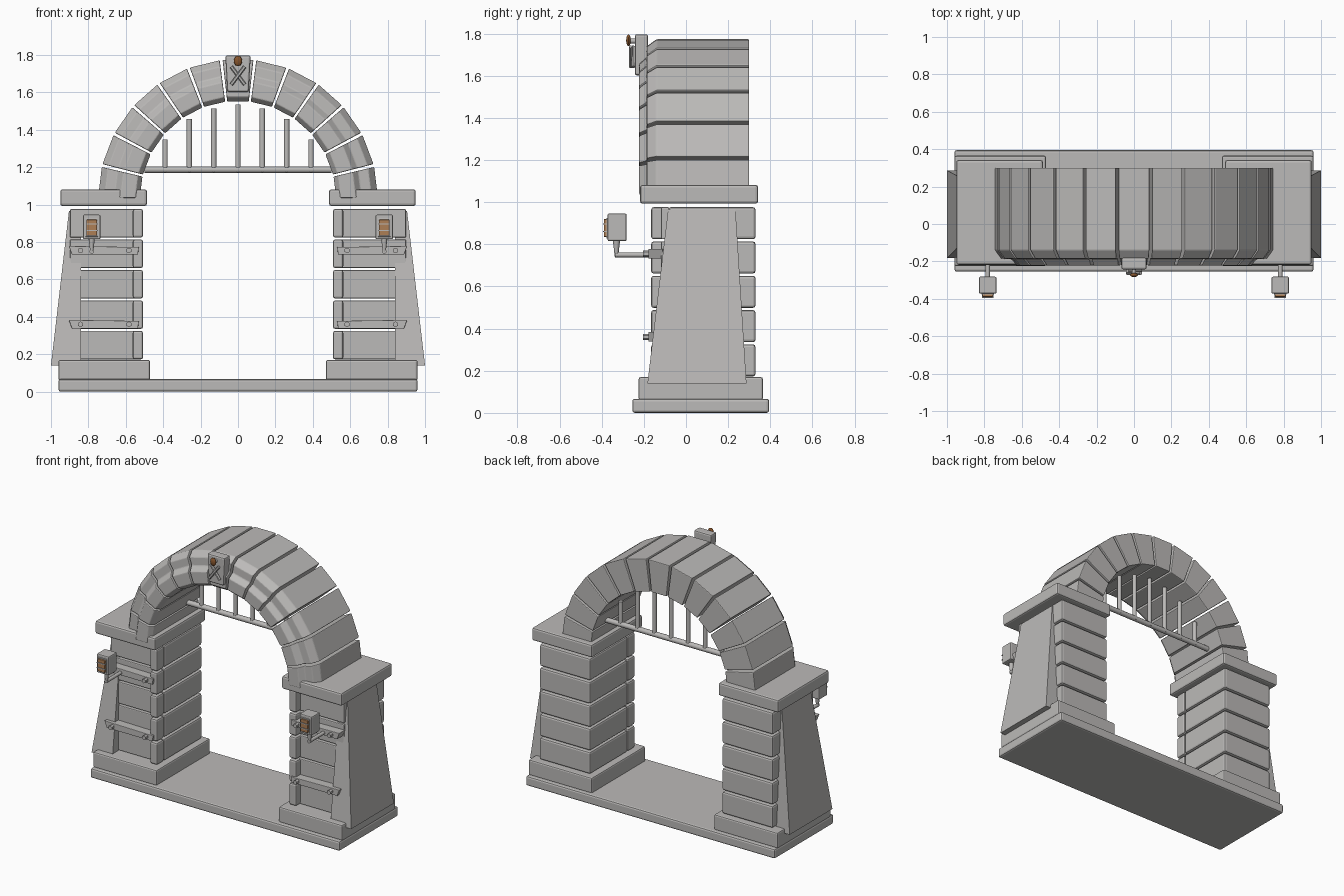
import bpy, bmesh, math
from mathutils import Vector

if "Cube" in bpy.data.objects:
    bpy.data.objects.remove(bpy.data.objects["Cube"])


def material(name, rgb):
    m = bpy.data.materials.new(name)
    m.diffuse_color = (*rgb, 1)
    m.use_nodes = True
    m.node_tree.nodes["Principled BSDF"].inputs["Base Color"].default_value = m.diffuse_color
    return m


STONE = material("grey_stone", (0.50, 0.49, 0.48))
AMBER = material("amber_glass", (0.42, 0.21, 0.09))
FLAME = material("flame_brown", (0.24, 0.09, 0.025))


def finish(name, bm, mat=STONE, bevel=0.0, smooth=False):
    bmesh.ops.recalc_face_normals(bm, faces=bm.faces[:])
    me = bpy.data.meshes.new(name)
    bm.to_mesh(me)
    bm.free()
    me.materials.append(mat)
    ob = bpy.data.objects.new(name, me)
    bpy.context.collection.objects.link(ob)
    if bevel:
        b = ob.modifiers.new("soft_edges", "BEVEL")
        b.width, b.segments = bevel, 2
        b.limit_method, b.angle_limit = "ANGLE", math.radians(35)
    if smooth:
        bpy.ops.object.select_all(action="DESELECT")
        ob.select_set(True)
        bpy.context.view_layer.objects.active = ob
        bpy.ops.object.shade_smooth_by_angle(angle=math.radians(50))
    return ob


def loft(name, loop_a, loop_b, mat=STONE, bevel=0.0):
    """Solid between two loops with the same number of points."""
    bm = bmesh.new()
    a = [bm.verts.new(p) for p in loop_a]
    b = [bm.verts.new(p) for p in loop_b]
    bm.faces.new(a)
    bm.faces.new(b[::-1])
    for i in range(len(a)):
        j = (i + 1) % len(a)
        bm.faces.new((a[i], b[i], b[j], a[j]))
    return finish(name, bm, mat, bevel)


def rect(x0, x1, y0, y1, z):
    return [(x0, y0, z), (x1, y0, z), (x1, y1, z), (x0, y1, z)]


def box(name, x, y, z, bevel=0.008, mat=STONE):
    x = sorted(x)
    return loft(name, rect(*x, *y, z[0]), rect(*x, *y, z[1]), mat, bevel)


def rod(name, p, q, r, sides=10, r2=None, mat=STONE, smooth=True):
    p, q = Vector(p), Vector(q)
    d = q - p
    bm = bmesh.new()
    bmesh.ops.create_cone(bm, cap_ends=True, segments=sides, radius1=r,
                          radius2=r if r2 is None else r2, depth=d.length)
    bm.transform(d.to_track_quat("Z", "Y").to_matrix().to_4x4())
    bmesh.ops.translate(bm, verts=bm.verts, vec=(p + q) / 2)
    return finish(name, bm, mat, 0, smooth)


# Ground slab
box("ground_slab", (-0.96, 0.96), (-0.255, 0.395), (0, 0.067), 0.012)

for s, side in ((-1, "left"), (1, "right")):
    # Plinth and cap
    box(side + "_plinth", (s * 0.47, s * 0.96), (-0.225, 0.365), (0.06, 0.17), 0.01)
    box(side + "_cap", (s * 0.487, s * 0.95), (-0.218, 0.342), (0.993, 1.082), 0.012)

    # Five courses, each with a main block and a projecting corner stone
    for i in range(5):
        z = (0.173 + i * 0.1628, 0.325 + i * 0.1628)
        box(f"{side}_course_{i}", (s * 0.508, s * 0.898), (-0.085, 0.33), z, 0.012)
        box(f"{side}_facing_{i}", (s * 0.55, s * 0.898), (-0.118, -0.08), z, 0.006)
        box(f"{side}_quoin_{i}", (s * 0.508, s * 0.563), (-0.165, -0.088), z, 0.011)

    # Tapered buttress
    lo = sorted((s * 0.84, s * 1.0))
    hi = sorted((s * 0.84, s * 0.904))
    loft(side + "_buttress", rect(*lo, -0.183, 0.287, 0.14),
         rect(*hi, -0.085, 0.235, 0.965))

    # Iron straps with hexagonal bolts
    for k, zc in enumerate((0.36, 0.755)):
        prof = [(0.535, -0.022), (0.888, -0.022), (0.905, 0.024), (0.53, 0.018)]
        loft(f"{side}_strap_{k}", [(s * x, -0.178, zc + z) for x, z in prof],
             [(s * x, -0.11, zc + z) for x, z in prof], STONE, 0.003)
        for x in (0.583, 0.842):
            rod(f"{side}_bolt", (s * x, -0.17, zc), (s * x, -0.205, zc),
                0.015, 6, smooth=False)

    # Lamp on a bent bracket
    lx = s * 0.782
    rod(side + "_lamp_arm", (lx, -0.17, 0.75), (lx, -0.338, 0.75), 0.012)
    rod(side + "_lamp_stem", (lx, -0.33, 0.74), (lx, -0.33, 0.825), 0.008, r2=0.018)
    box(side + "_lamp_box", (lx - 0.047, lx + 0.047), (-0.372, -0.282),
        (0.815, 0.946), 0.007)
    box(side + "_lamp_frame", (lx - 0.034, lx + 0.034), (-0.378, -0.37),
        (0.828, 0.926), 0.002)
    box(side + "_lamp_glass", (lx - 0.028, lx + 0.028), (-0.39, -0.374),
        (0.835, 0.92), 0.004, AMBER)
    for k in (0.858, 0.893):
        box(f"{side}_lamp_slat", (lx - 0.032, lx + 0.032), (-0.395, -0.374),
            (k, k + 0.006), 0)

# Arch of thirteen wedge stones with a moulded front
CZ, N, GAP = 1.03, 13, math.radians(0.6)
PROFILE = [(0.525, 0.30), (0.748, 0.30), (0.748, -0.14), (0.715, -0.185),
           (0.66, -0.188), (0.63, -0.222), (0.55, -0.222), (0.525, -0.19)]


def section(a):
    return [(r * math.sin(a), y, CZ + r * math.cos(a)) for r, y in PROFILE]


for i in range(N):
    a = -math.pi / 2 + i * math.pi / N
    loft(f"arch_stone_{i}", section(a + GAP), section(a + math.pi / N - GAP),
         STONE, 0.005)

# Keystone plaque with crossed torches and a flame
plaque = [(-0.057, 1.602), (0.057, 1.602), (0.068, 1.797), (-0.068, 1.797)]
loft("keystone_plaque", [(x, -0.243, z) for x, z in plaque],
     [(x, -0.18, z) for x, z in plaque], STONE, 0.01)
for s in (-1, 1):
    y = -0.257 - 0.006 * s
    rod("crossed_bar", (-s * 0.036, y, 1.642), (s * 0.036, y, 1.738), 0.010, 6)
rod("flame_holder", (0, -0.24, 1.765), (0, -0.27, 1.765), 0.012, 8)
bm = bmesh.new()
bmesh.ops.create_uvsphere(bm, u_segments=12, v_segments=8, radius=1)
bmesh.ops.scale(bm, verts=bm.verts, vec=(0.022, 0.011, 0.028))
bmesh.ops.translate(bm, verts=bm.verts, vec=(0, -0.273, 1.768))
finish("flame", bm, FLAME, 0, True)

# Grille inside the arch
GY = 0.16
rod("grille_rail", (-0.5, GY, 1.187), (0.5, GY, 1.187), 0.018, 12)
for x, top in ((-0.39, 1.347), (-0.26, 1.458), (-0.13, 1.515), (0, 1.535),
               (0.13, 1.515), (0.26, 1.458), (0.39, 1.347)):
    rod("grille_bar", (x, GY, 1.175), (x, GY, top), 0.015)
